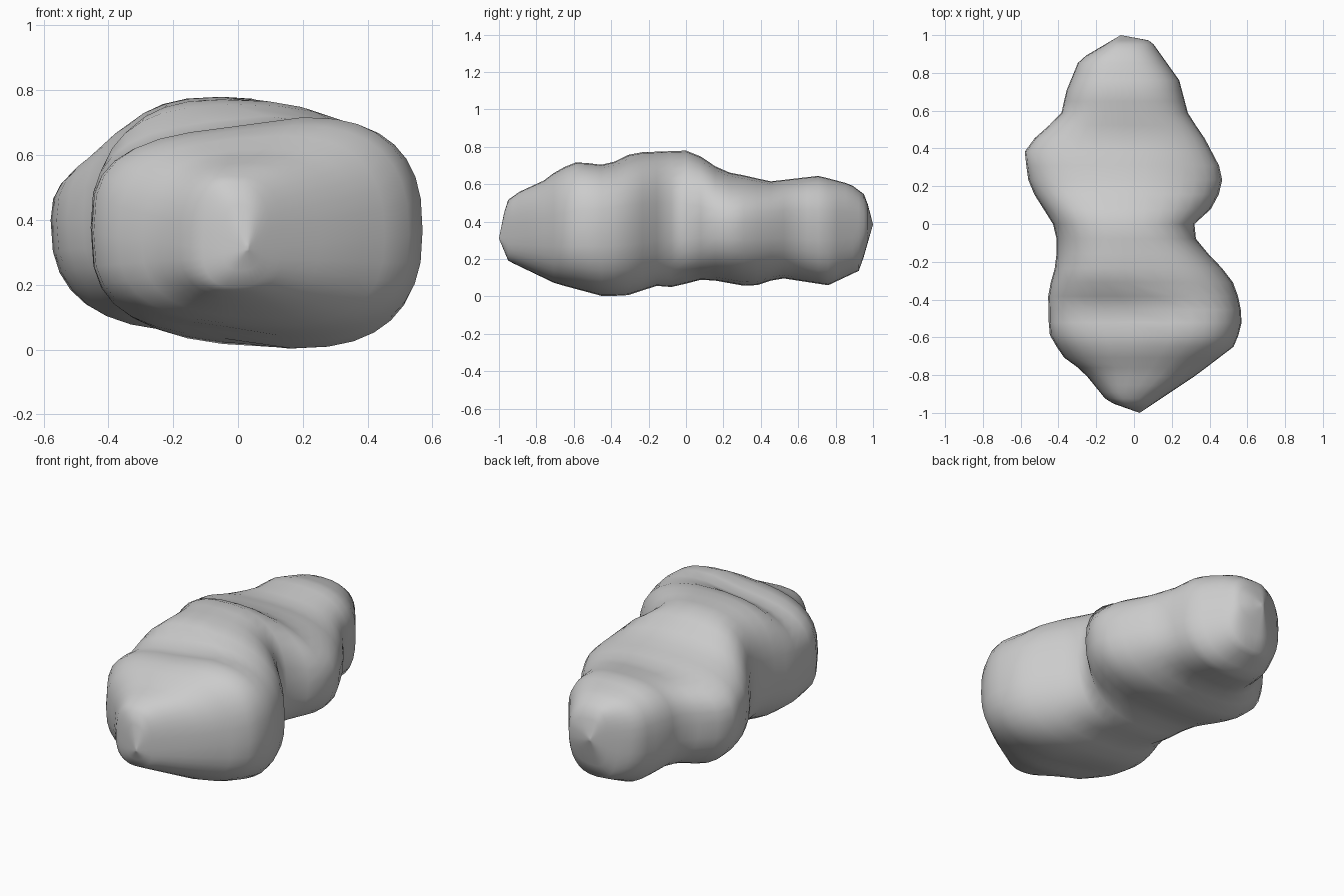
import bpy, bmesh, math

if "Cube" in bpy.data.objects:
    bpy.data.objects.remove(bpy.data.objects["Cube"])

# Outline curves of the lumpy body, each as (y, value) from front to back
LEFT = [(-1, .03), (-.94, -.14), (-.78, -.27), (-.7, -.38), (-.58, -.45), (-.36, -.455), (-.2, -.41),
        (-.03, -.41), (.2, -.555), (.38, -.58), (.49, -.5), (.56, -.39), (.7, -.36), (.87, -.29), (1, -.07)]
RIGHT = [(-1, .03), (-.8, .33), (-.64, .54), (-.5, .575), (-.33, .54), (-.2, .44), (-.1, .33), (0, .32),
         (.1, .43), (.22, .47), (.31, .45), (.48, .36), (.57, .29), (.76, .24), (.97, .09), (1, -.07)]
TOP = [(-1, .31), (-.96, .51), (-.89, .56), (-.76, .62), (-.68, .68), (-.58, .72), (-.42, .7), (-.33, .75),
       (-.27, .77), (0, .78), (.1, .74), (.19, .67), (.3, .65), (.45, .615), (.71, .645), (.88, .6),
       (.96, .54), (1, .385)]
BOTTOM = [(-1, .31), (-.95, .19), (-.7, .07), (-.44, 0), (-.26, .01), (-.2, .06), (-.07, .05), (.1, .095),
          (.35, .05), (.5, .1), (.76, .06), (.93, .14), (1, .385)]
# Where the highest, lowest and widest points of each section lie
CREST = [(-1, .03), (-.94, -.03), (-.6, .2), (-.45, .2), (-.3, -.05), (.25, -.05), (1, -.07)]
KEEL = [(-1, .03), (-.94, -.02), (-.6, .15), (-.4, .17), (0, -.05), (.35, -.12), (.75, -.05), (1, -.07)]
MIDDLE = [(-1, .31), (-.5, .37), (0, .4), (.35, .4), (1, .385)]


def sample(curve, y):
    for (y0, v0), (y1, v1) in zip(curve, curve[1:]):
        if y <= y1:
            return v0 + (v1 - v0) * (y - y0) / (y1 - y0)
    return curve[-1][1]


def bell(y, centre, width):
    return math.exp(-((y - centre) / width) ** 2)


def section(bm, y, sides=32):
    # Rounded-box ring built from four quarter arcs
    left, right, top, bottom, crest, keel, mid = (
        sample(c, y) for c in (LEFT, RIGHT, TOP, BOTTOM, CREST, KEEL, MIDDLE))
    # The front lobe is lower on its left half; the rear right shoulder is rounder
    lobe, shoulder = bell(y, -.52, .16), bell(y, .2, .22)
    ring = []
    for i in range(sides):
        a = 2 * math.pi * i / sides
        c, s = math.cos(a), math.sin(a)
        cx = crest if s >= 0 else keel
        squareness, drop = 2.6, 1
        if c < 0:
            squareness += .6 * lobe
        elif s > 0:
            squareness -= .5 * shoulder
        u = abs(c) ** (2 / squareness)
        if c < 0:
            drop -= .1 * lobe * min(1, u / .4)
        x = cx + ((right if c > 0 else left) - cx) * u
        z = mid + ((top if s > 0 else bottom) - mid) * abs(s) ** (2 / squareness) * drop
        ring.append(bm.verts.new((x, y, z)))
    return ring


bm = bmesh.new()
count = 40
rings = [section(bm, math.sin(math.pi * (i / count - .5))) for i in range(count + 1)]
for a, b in zip(rings, rings[1:]):
    for i in range(len(a)):
        j = (i + 1) % len(a)
        bm.faces.new((a[i], a[j], b[j], b[i]))
# Close the pointed ends
bmesh.ops.remove_doubles(bm, verts=bm.verts, dist=.0005)
bmesh.ops.recalc_face_normals(bm, faces=bm.faces)
for f in bm.faces:
    f.smooth = True

mesh = bpy.data.meshes.new("lumpy_body")
bm.to_mesh(mesh)
bm.free()
body = bpy.data.objects.new("lumpy_body", mesh)
bpy.context.collection.objects.link(body)
